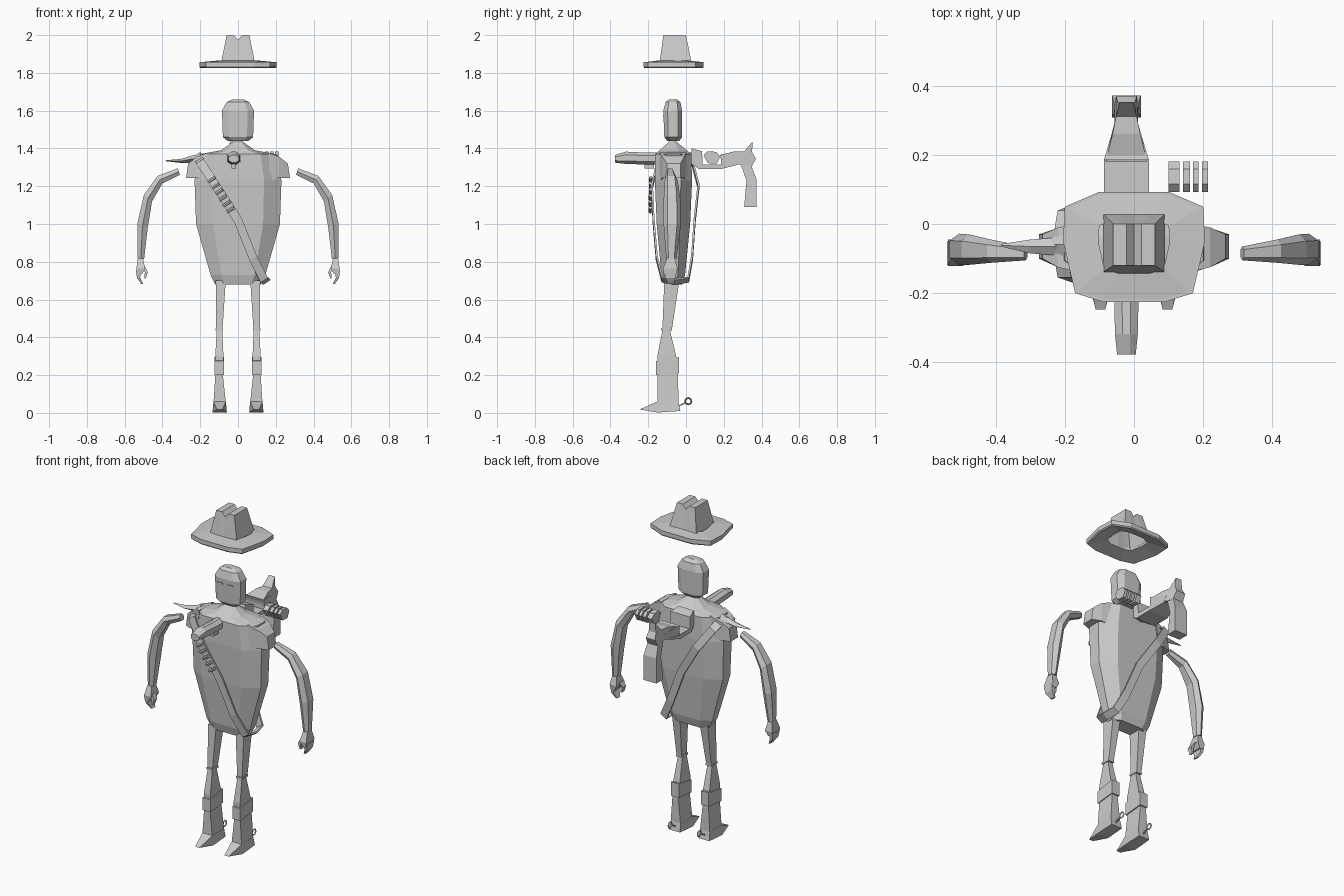
import bpy, bmesh, math
from mathutils import Vector

cube = bpy.data.objects.get("Cube")
if cube:
    bpy.data.objects.remove(cube, do_unlink=True)

GREY = (0.6, 0.6, 0.6, 1)
mat = bpy.data.materials.new("plain grey")
mat.use_nodes = True
mat.diffuse_color = GREY
bsdf = mat.node_tree.nodes["Principled BSDF"]
bsdf.inputs["Base Color"].default_value = GREY
bsdf.inputs["Roughness"].default_value = 0.8


def finish(name, bm):
    bmesh.ops.recalc_face_normals(bm, faces=bm.faces)
    me = bpy.data.meshes.new(name)
    bm.to_mesh(me)
    bm.free()
    me.materials.append(mat)
    ob = bpy.data.objects.new(name, me)
    bpy.context.collection.objects.link(ob)
    return ob


def loft(name, rings, s=1, loop=False, cap=True):
    """Skin a list of equal rings; s = -1 mirrors the part across x."""
    bm = bmesh.new()
    vs = [[bm.verts.new((p[0] * s, p[1], p[2])) for p in r] for r in rings]
    n = len(vs[0])
    for a, b in zip(vs, vs[1:] + (vs[:1] if loop else [])):
        for i in range(n):
            j = (i + 1) % n
            bm.faces.new((a[i], a[j], b[j], b[i]))
    if cap and not loop:
        bm.faces.new(vs[0])
        bm.faces.new(vs[-1])
    return finish(name, bm)


def rect(x0, x1, y0, y1, z):
    return [(x0, y0, z), (x1, y0, z), (x1, y1, z), (x0, y1, z)]


def octo(rx, y0, y1, z, fx=0.6, fy=0.4):
    c, r = (y0 + y1) / 2, (y1 - y0) / 2
    return [(x * rx, c + y * r, z) for x, y in
            ((-fx, -1), (fx, -1), (1, -fy), (1, fy), (fx, 1), (-fx, 1), (-1, fy), (-1, -fy))]


def prism(name, pts, xc, s=1):
    """Side profile of (y, z, half width) points spread across x."""
    return loft(name, [[(xc + k * w, y, z) for y, z, w in pts] for k in (-1, 1)], s)


def rod(name, p, q, r, sides=6, s=1):
    p, q = Vector(p), Vector(q)
    d = (q - p).normalized()
    u = d.orthogonal().normalized()
    v = d.cross(u)
    ang = [2 * math.pi * i / sides for i in range(sides)]
    return loft(name, [[c + u * math.cos(a) * r + v * math.sin(a) * r for a in ang] for c in (p, q)], s)


# Hat brim, a flat octagon with a raised lip and a hollow underside
def brim(k, z, c=-0.06):
    pts = ((-0.09, -0.225), (0.09, -0.225), (0.17, -0.2), (0.205, -0.05), (0.2, 0.05),
           (0.1, 0.093), (-0.1, 0.093), (-0.2, 0.05), (-0.205, -0.05), (-0.17, -0.2))
    return [(x * k, c + (y - c) * k, z) for x, y in pts]


loft("hat_brim", [brim(0.5, 1.85), brim(0.97, 1.826), brim(1, 1.832), brim(1, 1.857),
                  brim(0.95, 1.857), brim(0.5, 1.866)], loop=True)


# Hat crown, with a crease running front to back
def crown(w, t, y0, y1, z, dip):
    xs = (-w, -t, 0, t, w)
    zs = (z, z, z - dip, z, z)
    f = [(x, y0, h) for x, h in zip(xs, zs)]
    return f + [(x, y1, h) for x, h in reversed(list(zip(xs, zs)))]


def crown_shell():
    bm = bmesh.new()
    lo, hi = (([bm.verts.new(p) for p in r]) for r in
              (crown(0.09, 0.045, -0.14, 0.03, 1.852, 0), crown(0.06, 0.022, -0.12, 0.0, 2.0, 0.025)))
    for i in range(10):
        j = (i + 1) % 10
        bm.faces.new((lo[i], lo[j], hi[j], hi[i]))
    for i in range(4):
        bm.faces.new((hi[i], hi[i + 1], hi[8 - i], hi[9 - i]))
    return finish("hat_crown", bm)


crown_shell()

# Head and closed eyes
loft("head", [octo(*r, 0.6, 0.55) for r in (
    (0.055, -0.1, -0.035, 1.44), (0.08, -0.115, -0.022, 1.46), (0.085, -0.12, -0.02, 1.6),
    (0.06, -0.108, -0.03, 1.645), (0.03, -0.09, -0.05, 1.66))])
for s in (1, -1):
    loft("eye_slit", [rect(0.015, 0.05, -0.123, -0.115, z) for z in (1.568, 1.574)], s)

# Torso rising to the neck
loft("torso", [octo(*r) for r in (
    (0.12, -0.115, -0.02, 0.68), (0.145, -0.13, -0.005, 0.73), (0.222, -0.155, 0.022, 1.0),
    (0.23, -0.165, 0.032, 1.23), (0.2, -0.163, 0.028, 1.37), (0.09, -0.14, 0.005, 1.39),
    (0.02, -0.085, -0.055, 1.44))])


# Six-sided limb section between an outer and inner point
def limb(xo, zo, xi, zi, y0, y1):
    w = (y1 - y0) * 0.22
    xm, zm, ym = (xo + xi) / 2, (zo + zi) / 2, (y0 + y1) / 2
    return [(xo, y0 + w, zo), (xo, y1 - w, zo), (xm, y1, zm),
            (xi, y1 - w, zi), (xi, y0 + w, zi), (xm, y0, zm)]


for s, side in ((1, "left"), (-1, "right")):
    # Sleeve cap
    loft(side + "_sleeve", [[(x0, y0, z0), (x0, y1, z0), (x1, y1, z1), (x1, y0, z1)]
                            for x0, z0, x1, z1, y0, y1 in (
                                (0.17, 1.225, 0.16, 1.378, -0.14, 0.0),
                                (0.215, 1.245, 0.22, 1.355, -0.125, -0.01),
                                (0.275, 1.243, 0.264, 1.32, -0.1, -0.03))], s)
    # Arm
    loft(side + "_arm", [limb(*a) for a in (
        (0.318, 1.295, 0.308, 1.26, -0.105, -0.065),
        (0.425, 1.255, 0.4, 1.215, -0.112, -0.045),
        (0.498, 1.155, 0.455, 1.12, -0.118, -0.03),
        (0.533, 1.0, 0.478, 0.98, -0.118, -0.028),
        (0.533, 0.82, 0.497, 0.815, -0.105, -0.05))], s)
    # Hand with fingers and thumb
    loft(side + "_hand", [rect(*r) for r in (
        (0.503, 0.53, -0.1, -0.06, 0.82), (0.492, 0.538, -0.122, -0.045, 0.765),
        (0.508, 0.535, -0.118, -0.05, 0.735))], s)
    loft(side + "_fingers", [rect(*r) for r in (
        (0.513, 0.54, -0.118, -0.05, 0.755), (0.518, 0.535, -0.11, -0.055, 0.715),
        (0.502, 0.512, -0.095, -0.065, 0.682))], s)
    loft(side + "_thumb", [rect(*r) for r in (
        (0.492, 0.515, -0.11, -0.07, 0.775), (0.477, 0.493, -0.115, -0.085, 0.745),
        (0.488, 0.496, -0.112, -0.09, 0.712))], s)
    # Leg, knee band, boot shaft, cuff and foot
    loft(side + "_leg", [rect(*r) for r in (
        (0.065, 0.118, -0.115, -0.035, 0.7), (0.082, 0.115, -0.125, -0.075, 0.44))], s)
    loft(side + "_knee_band", [rect(0.079, 0.118, -0.132, -0.074, z) for z in (0.435, 0.447)], s)
    loft(side + "_boot_shaft", [rect(*r) for r in (
        (0.083, 0.113, -0.125, -0.085, 0.437), (0.077, 0.12, -0.152, -0.052, 0.3),
        (0.08, 0.12, -0.15, -0.042, 0.2), (0.064, 0.13, -0.152, -0.04, 0.05))], s)
    loft(side + "_boot_cuff", [
        [(0.073, -0.158, a), (0.125, -0.158, a), (0.125, -0.036, b), (0.073, -0.036, b)]
        for a, b in ((0.2, 0.212), (0.275, 0.295))], s)
    prism(side + "_foot", [(-0.247, 0.018, 0.014), (-0.152, 0.06, 0.033), (-0.04, 0.06, 0.033),
                           (-0.03, 0.01, 0.036), (-0.15, 0.002, 0.038)], 0.097, s)
    # Spur
    rod(side + "_spur_bar", (0.097, -0.04, 0.035), (0.097, -0.002, 0.055), 0.005, 4, s)
    bpy.ops.mesh.primitive_torus_add(major_segments=8, minor_segments=4, major_radius=0.017,
                                     minor_radius=0.005, location=(0.097 * s, 0.012, 0.062),
                                     rotation=(0, math.pi / 2, 0))
    bpy.context.object.name = side + "_spur_ring"
    bpy.context.object.data.materials.append(mat)

# Shoulder belt, a closed loop around the torso
path = [Vector(p) for p in (
    (-0.215, -0.06, 1.365), (-0.2, -0.15, 1.33), (-0.115, -0.18, 1.2), (0.0, -0.172, 1.02),
    (0.08, -0.155, 0.82), (0.138, -0.125, 0.705), (0.15, -0.06, 0.695), (0.138, 0.012, 0.705),
    (0.08, 0.032, 0.82), (0.0, 0.046, 1.02), (-0.115, 0.066, 1.2), (-0.2, 0.035, 1.32))]
wide = Vector((0.84, 0, 0.54)) * 0.023
rings = []
for i, p in enumerate(path):
    t = (path[(i + 1) % len(path)] - path[i - 1]).normalized()
    n = t.cross(wide).normalized() * 0.005
    rings.append([p + wide + n, p - wide + n, p - wide - n, p + wide - n])
loft("shoulder_belt", rings, loop=True)

# Cartridges across the belt
for i in range(6):
    c = Vector((-0.14, -0.187, 1.235)).lerp(Vector((-0.04, -0.19, 1.075)), i / 5)
    rod("belt_cartridge", c - wide * 0.95, c + wide * 0.95, 0.009)

# Pointed shoulder spike on the right
loft("shoulder_spike", [[(x, y0, z), (x, (y0 + y1) / 2, z + h), (x, y1, z), (x, (y0 + y1) / 2, z - h)]
                        for x, y0, y1, z, h in (
                            (-0.385, -0.065, -0.058, 1.335, 0.002), (-0.3, -0.085, -0.045, 1.334, 0.011),
                            (-0.235, -0.09, -0.04, 1.345, 0.02), (-0.18, -0.1, -0.03, 1.34, 0.02))])

# Pistol: barrel, frame, hammer and grip
GX = -0.022


def tube(w, z0, z1, y):
    c = 0.35
    return [(GX + x * w, y, z0 + (z1 - z0) * k) for x, k in
            ((-1, 0.25), (-c, 0), (c, 0), (1, 0.25), (1, 0.75), (c, 1), (-c, 1), (-1, 0.75))]


loft("pistol_barrel", [tube(*r) for r in (
    (0.027, 1.325, 1.365, -0.377), (0.033, 1.318, 1.383, -0.318),
    (0.035, 1.315, 1.378, -0.22), (0.035, 1.31, 1.378, 0.04))])
loft("pistol_sight", [rect(GX - 0.012, GX + 0.012, -0.22, -0.17, z) for z in (1.293, 1.32)])
prism("pistol_frame", [(0.025, 1.36, 0.05), (0.03, 1.40, 0.05), (0.085, 1.385, 0.065),
                       (0.088, 1.315, 0.065), (0.185, 1.315, 0.065), (0.185, 1.372, 0.065),
                       (0.29, 1.35, 0.034), (0.27, 1.312, 0.036), (0.18, 1.29, 0.065),
                       (0.07, 1.29, 0.065), (0.025, 1.32, 0.05)], GX)
prism("pistol_hammer", [(0.18, 1.365, 0.06), (0.26, 1.385, 0.04), (0.31, 1.385, 0.03),
                        (0.352, 1.437, 0.02), (0.35, 1.38, 0.024), (0.37, 1.345, 0.03),
                        (0.345, 1.3, 0.034), (0.28, 1.315, 0.034), (0.19, 1.32, 0.06)], GX)
prism("pistol_grip", [(0.29, 1.315, 0.03), (0.345, 1.31, 0.034), (0.372, 1.24, 0.042),
                      (0.372, 1.09, 0.042), (0.308, 1.09, 0.042), (0.32, 1.23, 0.036)], GX)

# Row of cylinder discs
for x0, x1 in ((0.1, 0.132), (0.142, 0.162), (0.17, 0.187), (0.196, 0.214)):
    loft("cylinder_disc", [[(x, 0.137 + 0.044 * a, 1.352 + 0.033 * b) for a, b in (
        (-1, 0.4), (-0.5, 1), (0.5, 0.9), (1, 0.2), (0.6, -1), (-0.5, -0.9))] for x in (x0, x1)])
